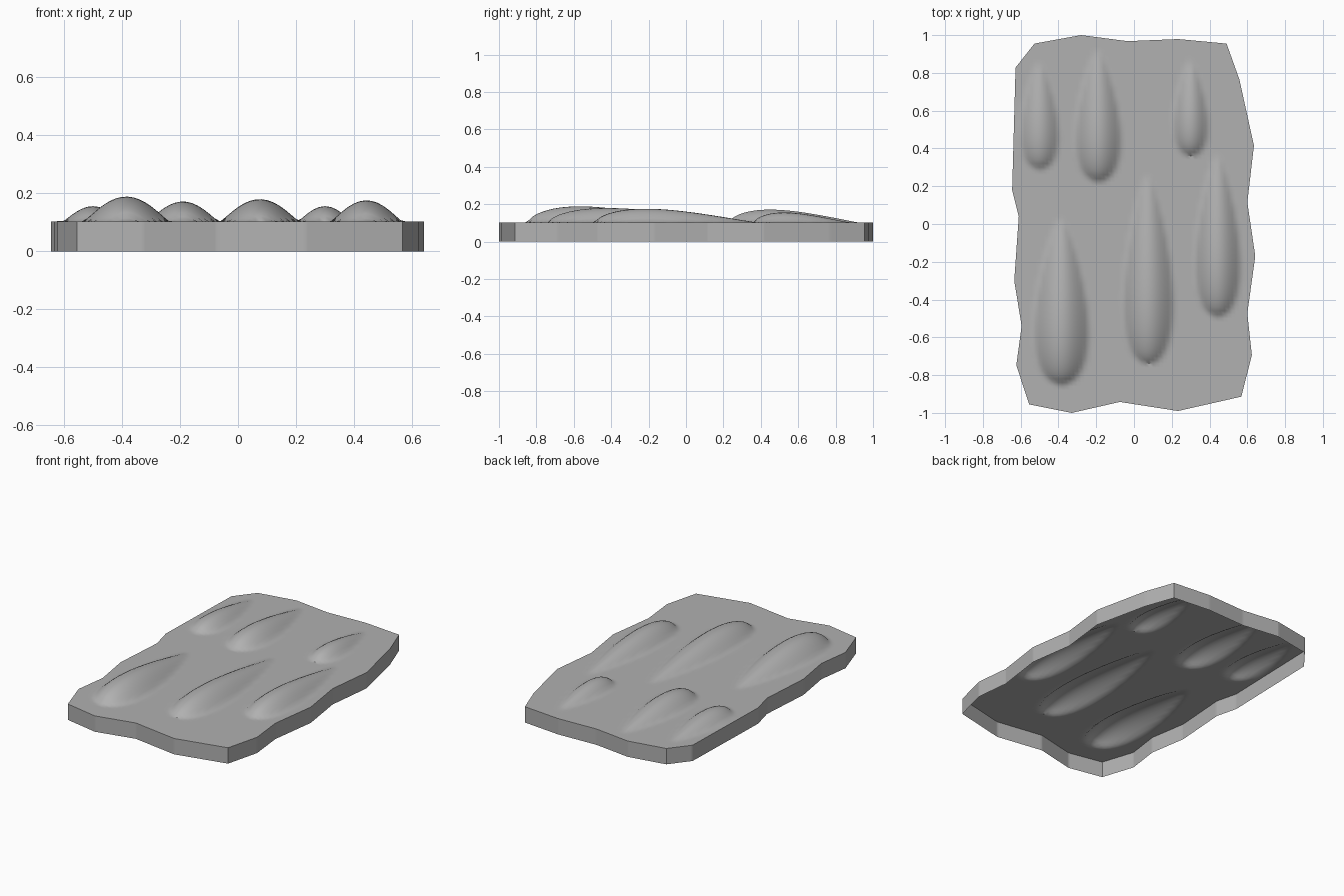
import bpy, bmesh, math

if "Cube" in bpy.data.objects:
    bpy.data.objects.remove(bpy.data.objects["Cube"])

TOP = 0.103
STEP = 0.02

# Irregular slab outline, clockwise from the back left
OUTLINE = [(-.627, .828), (-.527, .955), (-.28, 1), (-.035, .968), (.235, .979), (.49, .955),
           (.558, .765), (.635, .415), (.60, .115), (.642, -.17), (.60, -.473), (.624, -.695),
           (.568, -.914), (.233, -.99), (-.075, -.942), (-.33, -1), (-.555, -.955),
           (-.623, -.748), (-.595, -.54), (-.634, -.30), (-.61, .04), (-.645, .18)]

# Teardrop bumps: centre x, blunt end y, tip y, half width, height
DROPS = [(-.50, .295, .86, .105, .053), (-.19, .23, .925, .125, .069), (.30, .365, .87, .095, .053),
         (-.385, -.845, .035, .15, .086), (.075, -.735, .265, .138, .077), (.443, -.485, .375, .125, .073)]


def bump_height(x, y):
    best = 0
    for cx, blunt, tip, half, height in DROPS:
        t = (y - blunt) / (tip - blunt)
        if 0 < t < 1:
            s = math.sin(math.pi * t ** 0.6)
            u = (x - cx) / (half * s ** 0.68)
            if abs(u) < 1:
                best = max(best, height * s * (1 - u * u) ** 1.25)
    return best


# Top sheet cut into a fine grid
bm = bmesh.new()
bm.faces.new([bm.verts.new((x, y, TOP)) for x, y in reversed(OUTLINE)])


def slice_sheet(co, no):
    bmesh.ops.bisect_plane(bm, geom=bm.verts[:] + bm.edges[:] + bm.faces[:],
                           dist=1e-5, plane_co=co, plane_no=no)


for i in range(-31, 32):
    slice_sheet((i * STEP + .0003, 0, 0), (1, 0, 0))
for i in range(-47, 48):
    slice_sheet((0, i * STEP + .0003, 0), (0, 1, 0))

# Side walls, with the underside left open
rim = [e for e in bm.edges if e.is_boundary]
walls = bmesh.ops.extrude_edge_only(bm, edges=rim)["geom"]
for v in walls:
    if isinstance(v, bmesh.types.BMVert):
        v.co.z = 0

# Raise the teardrops
for v in bm.verts:
    if v.co.z > 0:
        v.co.z += bump_height(v.co.x, v.co.y)
bmesh.ops.recalc_face_normals(bm, faces=bm.faces[:])
if max(bm.faces, key=lambda f: f.calc_center_median().z).normal.z < 0:
    bmesh.ops.reverse_faces(bm, faces=bm.faces[:])

mesh = bpy.data.meshes.new("studded_slab")
bm.to_mesh(mesh)
bm.free()
slab = bpy.data.objects.new("studded_slab", mesh)
bpy.context.collection.objects.link(slab)

# Dark grey finish
grey = bpy.data.materials.new("dark_grey")
grey.diffuse_color = (.44, .44, .44, 1)
grey.use_nodes = True
grey.node_tree.nodes["Principled BSDF"].inputs["Base Color"].default_value = grey.diffuse_color
mesh.materials.append(grey)

bpy.context.view_layer.objects.active = slab
slab.select_set(True)
bpy.ops.object.shade_smooth_by_angle(angle=math.radians(40))
